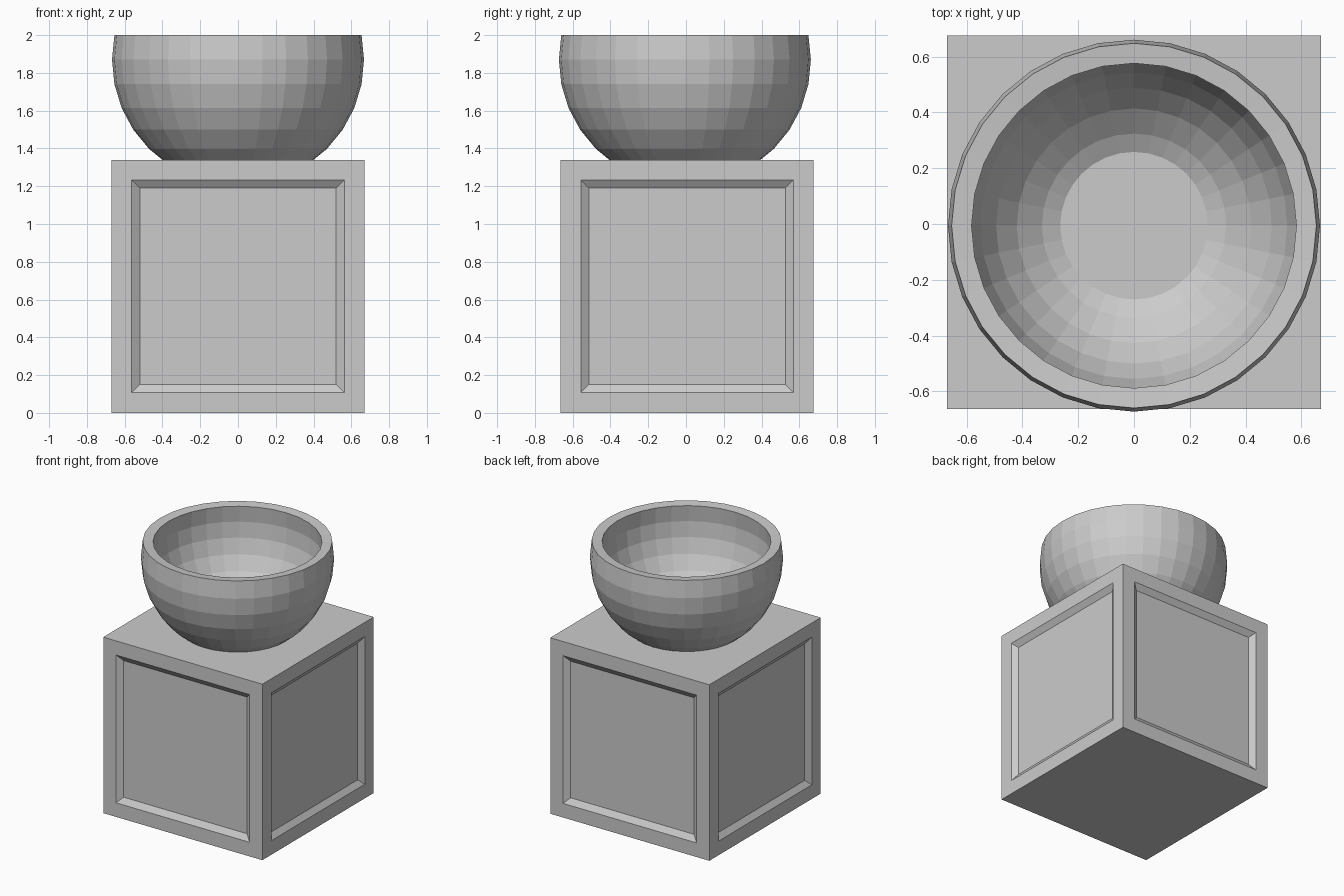
import bpy, bmesh
from mathutils import Vector

if "Cube" in bpy.data.objects:
    bpy.data.objects.remove(bpy.data.objects["Cube"])


def make_object(name, bm, location):
    mesh = bpy.data.meshes.new(name)
    bm.to_mesh(mesh)
    bm.free()
    obj = bpy.data.objects.new(name, mesh)
    obj.location = location
    bpy.context.collection.objects.link(obj)
    return obj


SIZE = 1.34
RADIUS = 0.667

# Pedestal: cube with a bevelled, recessed panel on each side
bm = bmesh.new()
bmesh.ops.create_cube(bm, size=SIZE)
sides = [f for f in bm.faces if abs(f.normal.z) < 0.5]
bmesh.ops.inset_individual(bm, faces=sides, thickness=0.152)
bmesh.ops.inset_individual(bm, faces=sides, thickness=0.06, depth=-0.03)
make_object("pedestal", bm, (0, 0.006, SIZE / 2))

# Bowl: faceted sphere opened one ring above its equator, thickened inwards
bm = bmesh.new()
bmesh.ops.create_uvsphere(bm, u_segments=32, v_segments=16, radius=RADIUS)
cut = [v for v in bm.verts if v.co.z > RADIUS * 0.25]
bmesh.ops.delete(bm, geom=cut, context='VERTS')
bowl = make_object("bowl", bm, (0, -0.006, 1.87))
wall = bowl.modifiers.new("wall", 'SOLIDIFY')
wall.thickness = 0.072
wall.offset = -1
